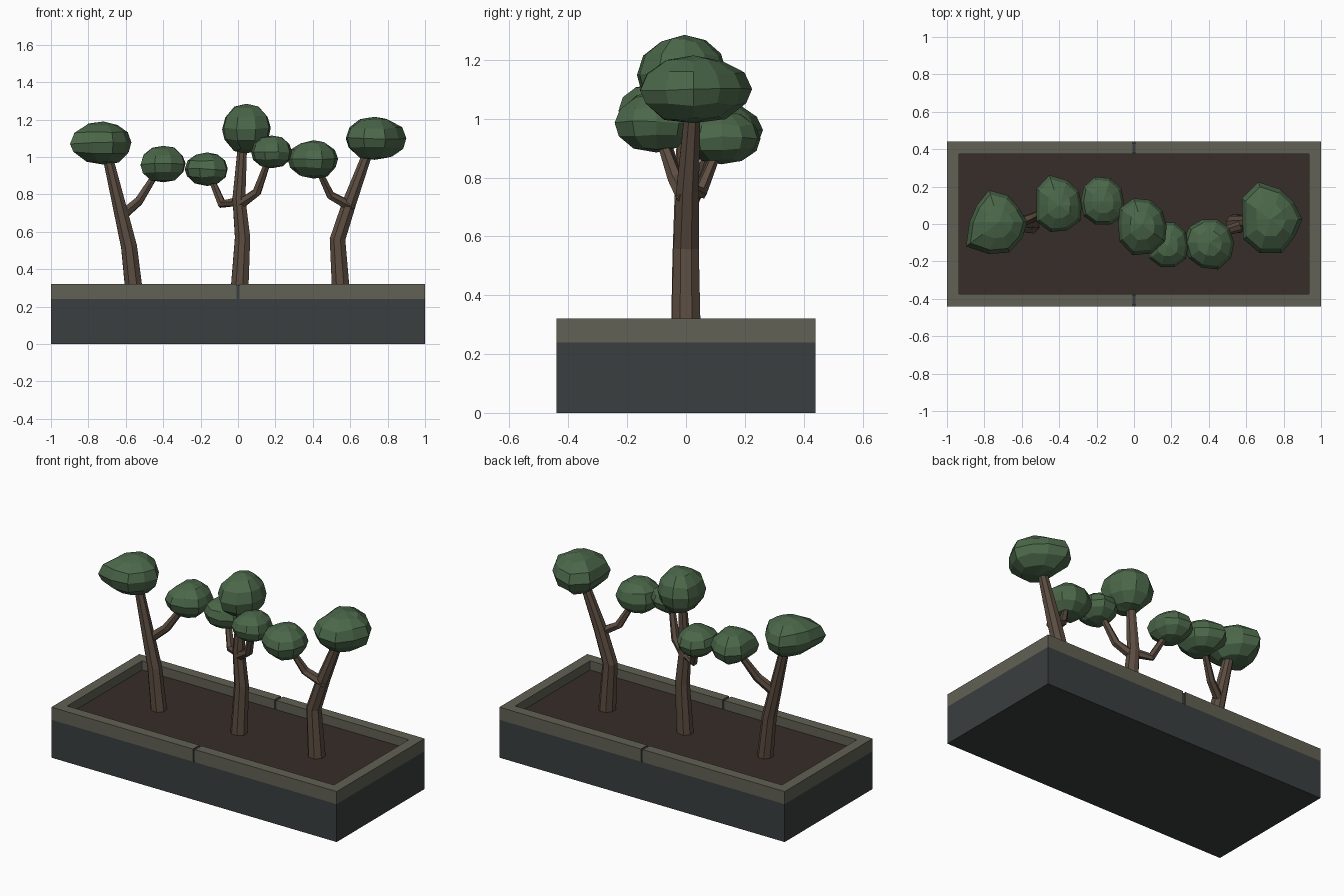
import bpy, bmesh, math, random
from mathutils import Vector

if "Cube" in bpy.data.objects:
    bpy.data.objects.remove(bpy.data.objects["Cube"])

random.seed(4)


def material(name, rgb):
    m = bpy.data.materials.new(name)
    m.diffuse_color = (*rgb, 1)
    m.use_nodes = True
    m.node_tree.nodes["Principled BSDF"].inputs["Base Color"].default_value = m.diffuse_color
    return m


STONE = material("dark_stone", (0.042, 0.049, 0.049))
RIM = material("rim_stone", (0.122, 0.119, 0.089))
SOIL = material("soil", (0.038, 0.026, 0.021))
BARK = material("bark", (0.107, 0.074, 0.053))
LEAF = material("leaf", (0.07, 0.136, 0.067))


def finish(name, bm, mat):
    bmesh.ops.recalc_face_normals(bm, faces=bm.faces)
    me = bpy.data.meshes.new(name)
    bm.to_mesh(me)
    bm.free()
    me.materials.append(mat)
    ob = bpy.data.objects.new(name, me)
    bpy.context.collection.objects.link(ob)
    return ob


def box(name, lo, hi, mat):
    bm = bmesh.new()
    bmesh.ops.create_cube(bm, size=1)
    for v in bm.verts:
        v.co = [(a + b) / 2 + c * (b - a) for a, b, c in zip(lo, hi, v.co)]
    return finish(name, bm, mat)


def skin(bm, rings):
    """Join successive vertex rings with quads."""
    n = len(rings[0])
    for a, b in zip(rings, rings[1:]):
        for i in range(n):
            j = (i + 1) % n
            bm.faces.new((a[i], a[j], b[j], b[i]))


def limb(name, path, sides):
    """Tapered, slightly ridged tube through (x, y, z, radius) points."""
    bm = bmesh.new()
    pts = [Vector(p[:3]) for p in path]
    ridge = [random.uniform(0.9, 1.08) for _ in range(sides)]
    rings = []
    for k, p in enumerate(pts):
        d = (pts[min(k + 1, len(pts) - 1)] - pts[max(k - 1, 0)]).normalized()
        if k == 0 and sides == 8:
            d = Vector((0, 0, 1))          # trunks sit flat in the soil
        u = Vector((0, 1, 0)).cross(d).normalized()
        w = d.cross(u)
        rings.append([bm.verts.new(p + path[k][3] * ridge[i] * (
            u * math.cos(math.tau * (i + 0.5) / sides) + w * math.sin(math.tau * (i + 0.5) / sides)))
            for i in range(sides)])
    skin(bm, rings)
    bm.faces.new(rings[0])
    bm.faces.new(rings[-1])
    return finish(name, bm, BARK)


def foliage(name, x, y, z0, z1, radii):
    """Faceted leaf pad: radii (hundredths) give the plan outline, counter-clockwise from +x."""
    bm = bmesh.new()
    zc, h, n = (z0 + z1) / 2, (z1 - z0) / 2, len(radii)
    rings = []
    for t, s in ((-0.86, 0.55), (-0.45, 0.9), (0, 1), (0.48, 0.87), (0.86, 0.5)):
        rings.append([bm.verts.new((
            x + s * r / 100 * math.cos(math.tau * i / n),
            y + s * r / 100 * math.sin(math.tau * i / n),
            zc + h * (t + random.uniform(-0.05, 0.05)))) for i, r in enumerate(radii)])
    skin(bm, rings)
    for ring, z in ((rings[0], z0), (rings[-1], z1)):
        tip = bm.verts.new((x, y, z))
        for i in range(n):
            bm.faces.new((ring[i], ring[(i + 1) % n], tip))
    return finish(name, bm, LEAF)


# Planter body and soil
box("planter_body", (-1, -0.44, 0), (1, 0.44, 0.24), STONE)
box("soil_bed", (-0.94, -0.385, 0.235), (0.94, 0.385, 0.262), SOIL)

# Rim: two U-shaped halves with dark recessed joints between them
for side, s in (("left", -1), ("right", 1)):
    bm = bmesh.new()
    outline = [(0.008, -0.44), (1, -0.44), (1, 0.44), (0.008, 0.44),
               (0.008, 0.375), (0.935, 0.375), (0.935, -0.375), (0.008, -0.375)]
    lo, hi = [[bm.verts.new((s * x, y, z)) for x, y in outline] for z in (0.24, 0.32)]
    skin(bm, [lo, hi])
    for ring in (lo, hi):
        for q in ((0, 1, 6, 7), (1, 2, 5, 6), (2, 3, 4, 5)):
            bm.faces.new([ring[i] for i in q])
    finish("rim_" + side, bm, RIM)
for side, s in (("front", -1), ("back", 1)):
    ys = sorted((s * 0.38, s * 0.434))
    box("rim_joint_" + side, (-0.008, ys[0], 0.24), (0.008, ys[1], 0.314), STONE)

# Trunks
limb("left_trunk", [(-0.555, 0, 0.25, 0.052), (-0.585, 0, 0.52, 0.047),
                    (-0.632, 0, 0.72, 0.04), (-0.71, 0, 1.05, 0.028)], 8)
limb("middle_trunk", [(0.003, 0, 0.25, 0.052), (0.022, 0, 0.57, 0.044),
                      (0.003, 0, 0.78, 0.037), (0.025, 0, 1.1, 0.025)], 8)
limb("right_trunk", [(0.55, 0, 0.25, 0.052), (0.53, 0, 0.56, 0.045),
                     (0.595, 0.005, 0.76, 0.04), (0.71, 0.025, 1.07, 0.026)], 8)

# Side branches
limb("left_branch", [(-0.63, 0, 0.68, 0.031), (-0.53, 0.04, 0.765, 0.026), (-0.42, 0.1, 0.94, 0.017)], 6)
limb("middle_branch_left", [(0.01, 0, 0.765, 0.028), (-0.085, 0.05, 0.75, 0.025), (-0.15, 0.11, 0.9, 0.017)], 6)
limb("middle_branch_right", [(0, 0, 0.74, 0.03), (0.1, -0.04, 0.81, 0.025), (0.165, -0.09, 0.99, 0.017)], 6)
limb("right_branch", [(0.61, 0, 0.73, 0.031), (0.495, -0.035, 0.795, 0.026), (0.42, -0.09, 0.95, 0.017)], 6)

# Leaf pads
foliage("left_crown", -0.72, 0.01, 0.96, 1.19, (15, 13, 15, 18, 15, 16, 22, 18, 17, 15))
foliage("left_branch_pad", -0.40, 0.10, 0.865, 1.06, (12, 13, 14, 17, 15, 12, 15, 15, 14, 14))
foliage("middle_left_pad", -0.165, 0.12, 0.845, 1.025, (11, 12, 13, 14, 13, 12, 13, 13, 13, 13))
foliage("middle_crown", 0.045, -0.005, 1.02, 1.285, (13, 13, 14, 15, 15, 13, 15, 17, 16, 15))
foliage("middle_right_pad", 0.18, -0.115, 0.94, 1.115, (11, 12, 13, 13, 12, 11, 12, 12, 12, 12))
foliage("right_branch_pad", 0.405, -0.10, 0.885, 1.09, (13, 13, 13, 13, 14, 14, 14, 14, 15, 14))
foliage("right_crown", 0.73, 0.025, 0.985, 1.215, (17, 15.5, 17, 21, 19, 15, 18, 19, 19, 16))
